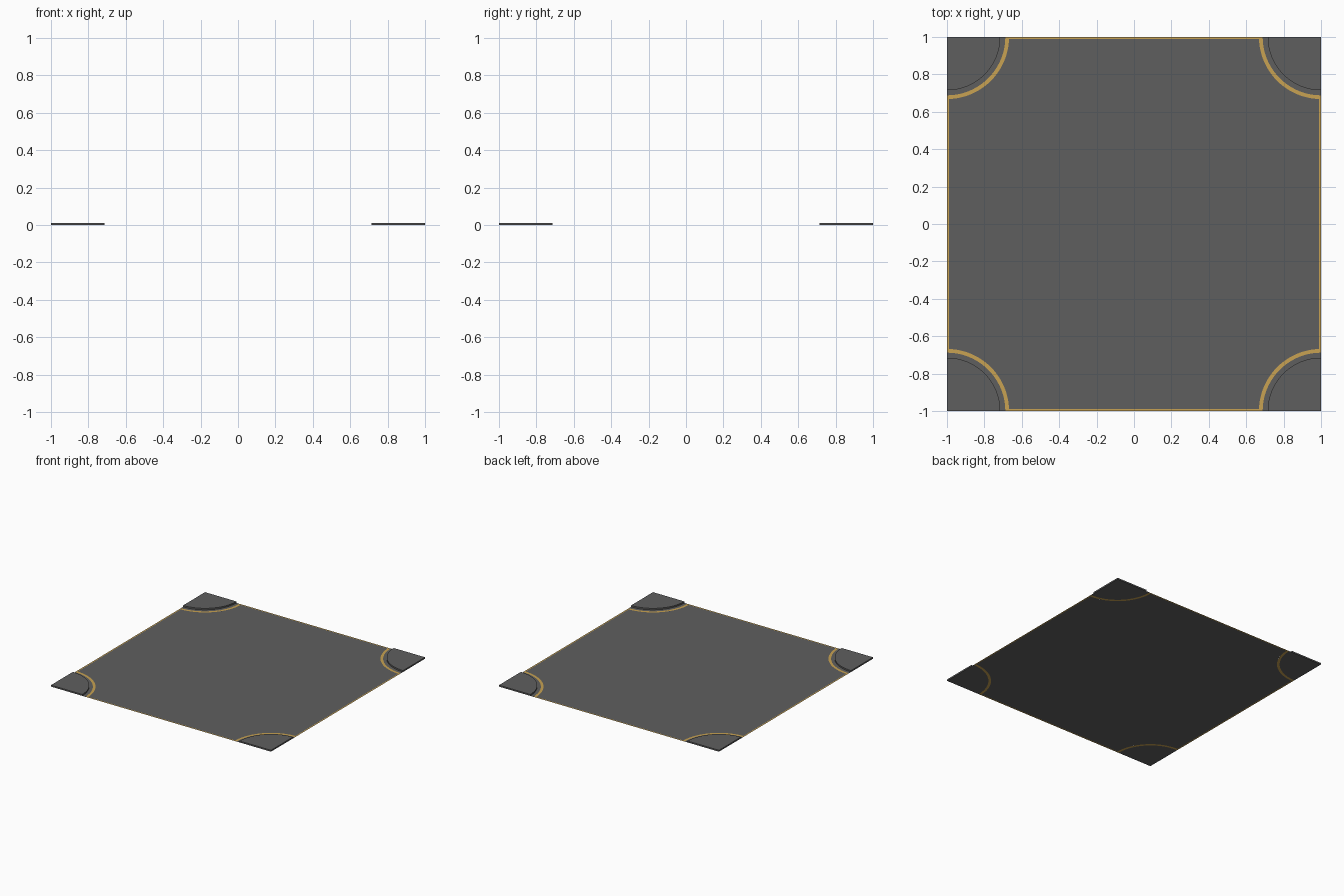
import bpy, bmesh, math

if "Cube" in bpy.data.objects:
    bpy.data.objects.remove(bpy.data.objects["Cube"])

R_OUT, R_IN, R_CORNER = 0.332, 0.312, 0.285   # trim arc and corner slab radii
W, H, SEG = 0.011, 0.012, 24                  # edge trim width, slab height, arc steps


def material(name, rgb):
    m = bpy.data.materials.new(name)
    m.diffuse_color = (*rgb, 1)
    m.use_nodes = True
    m.node_tree.nodes["Principled BSDF"].inputs["Base Color"].default_value = m.diffuse_color
    return m


grey = material("dark grey", (0.114, 0.114, 0.114))
gold = material("gold", (0.58, 0.36, 0.085))


def turn(p, k):
    """Rotate a point by k quarter turns about z."""
    x, y, z = p
    for _ in range(k):
        x, y = -y, x
    return (x, y, z)


def arc(r, z=0.0, a=0.0):
    """Quarter arc around the corner (1, 1), from right edge to top edge."""
    return [(1 - r * math.sin(t), 1 - r * math.cos(t), z)
            for t in (a + (math.pi / 2 - 2 * a) * i / SEG for i in range(SEG + 1))]


def build(name, polys, mat):
    bm = bmesh.new()
    for poly in polys:
        bm.faces.new([bm.verts.new(p) for p in poly])
    bmesh.ops.remove_doubles(bm, verts=bm.verts, dist=1e-5)
    me = bpy.data.meshes.new(name)
    bm.to_mesh(me)
    bm.free()
    me.materials.append(mat)
    ob = bpy.data.objects.new(name, me)
    bpy.context.collection.objects.link(ob)


def strips(a, b):
    return [[a[i], a[i + 1], b[i + 1], b[i]] for i in range(len(a) - 1)]


def around(polys):
    return [[turn(p, k) for p in poly] for k in range(4) for poly in polys]


# Main flat field with scooped corners
start = math.asin(W / R_OUT)
field_arc = arc(R_OUT, 0, start)
build("floor_field", [[turn(p, k) for k in range(4) for p in field_arc]], grey)

# Gold trim: corner arcs and edge lines, flush with the field
xe = field_arc[-1][0]
edge = [(1 - R_OUT, 1, 0), (-1 + R_OUT, 1, 0),
        turn(field_arc[0], 1), field_arc[-1]]
build("arc_trim", around(strips(arc(R_IN), arc(R_OUT))), gold)
build("edge_trim", around([edge]), gold)

# Grey gap between trim and corner slab
build("corner_gap", around(strips(arc(R_CORNER), arc(R_IN))), grey)

# Raised quarter-round slabs
top = [(1, 1, H)] + arc(R_CORNER, H)
bottom = [(x, y, 0) for x, y, z in top]
top_poly = top[::-1]
walls = strips(top + top[:1], bottom + bottom[:1])
build("corner_slabs", around([top, bottom[::-1]] + walls), grey)

# Consistent upward / outward normals
for ob in bpy.context.collection.objects:
    bm = bmesh.new()
    bm.from_mesh(ob.data)
    if ob.name == "corner_slabs":
        bmesh.ops.recalc_face_normals(bm, faces=bm.faces)
    else:
        bm.normal_update()
        bmesh.ops.reverse_faces(bm, faces=[f for f in bm.faces if f.normal.z < 0])
    bm.to_mesh(ob.data)
    bm.free()
